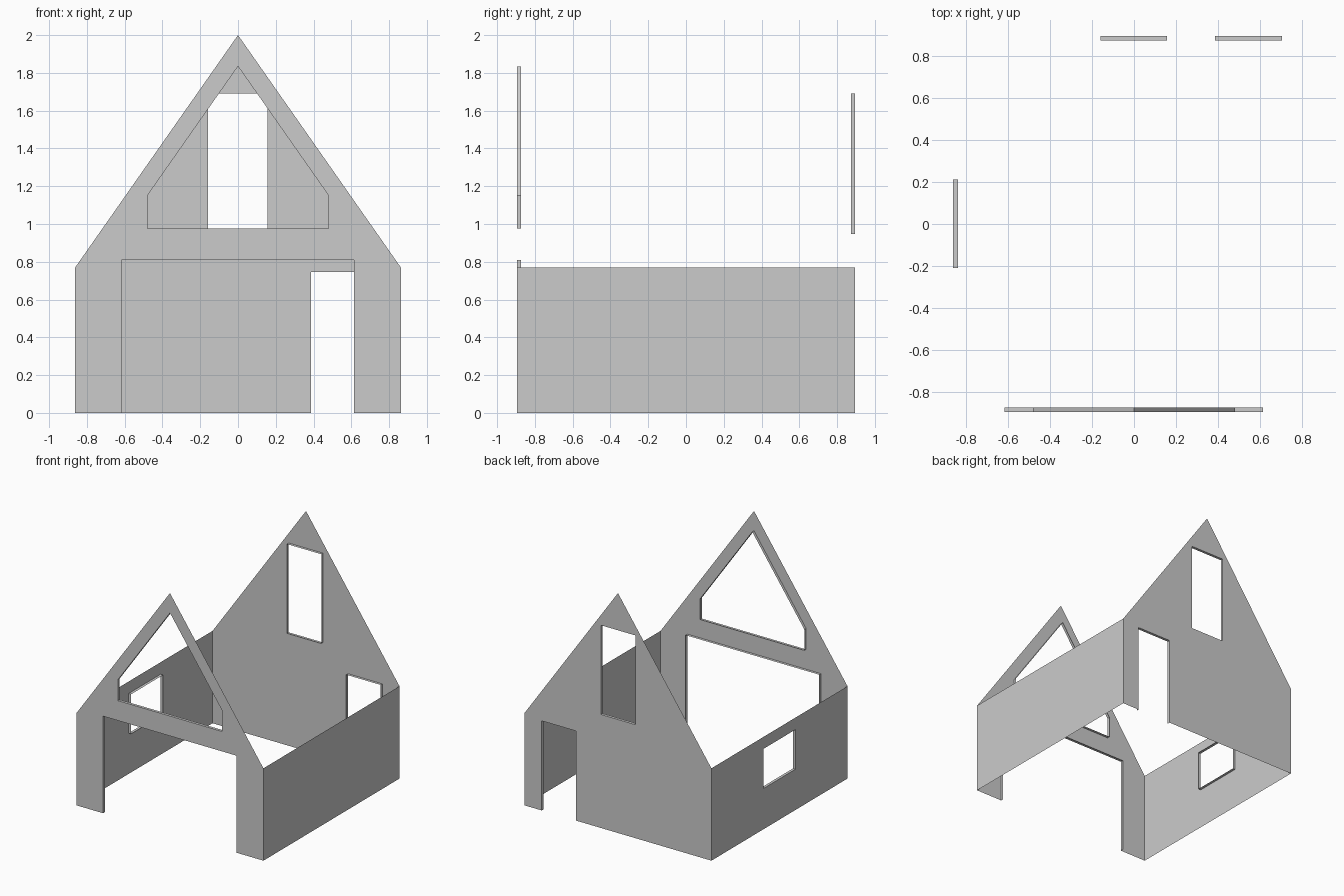
import bpy, bmesh
from mathutils import Vector

if "Cube" in bpy.data.objects:
    bpy.data.objects.remove(bpy.data.objects["Cube"])

HX, HY, EAVE, TOP, REVEAL = 0.862, 0.896, 0.77, 2.0, 0.023


def rect(u0, u1, v0, v1):
    return [(u0, v0), (u0, v1), (u1, v1), (u1, v0)]


def wall(name, place, outward, outline, notch=(), holes=()):
    """Thin wall sheet; notch and holes get reveals turned inwards."""
    outward = Vector(outward)
    bm = bmesh.new()

    def chain(points, closed):
        vs = [bm.verts.new(place(u, v)) for u, v in points]
        pairs = list(zip(vs, vs[1:])) + ([(vs[-1], vs[0])] if closed else [])
        return vs, [bm.edges.new(p) for p in pairs]

    edges, reveal_edges = [], []
    vs, es = chain(outline, not notch)
    edges += es
    if notch:
        ns, ne = chain(notch, False)
        edges += ne + [bm.edges.new((vs[-1], ns[0])), bm.edges.new((ns[-1], vs[0]))]
        reveal_edges += ne
    for hole in holes:
        es = chain(hole, True)[1]
        edges += es
        reveal_edges += es
    bmesh.ops.triangle_fill(bm, use_beauty=True, edges=edges, normal=outward)
    # reveals around the openings
    if reveal_edges:
        ext = bmesh.ops.extrude_edge_only(bm, edges=reveal_edges)
        moved = [g for g in ext["geom"] if isinstance(g, bmesh.types.BMVert)]
        bmesh.ops.translate(bm, verts=moved, vec=-outward * REVEAL)
    bmesh.ops.recalc_face_normals(bm, faces=bm.faces[:])
    bm.normal_update()
    front = max(bm.faces, key=lambda f: abs(f.normal.dot(outward)))
    if front.normal.dot(outward) < 0:
        bmesh.ops.reverse_faces(bm, faces=bm.faces[:])
    me = bpy.data.meshes.new(name)
    bm.to_mesh(me)
    bm.free()
    bpy.context.collection.objects.link(bpy.data.objects.new(name, me))


gable = [(-HX, 0), (-HX, EAVE), (0, TOP), (HX, EAVE), (HX, 0)]
side = rect(-HY, HY, 0, EAVE)

# front gable: wide opening and five-sided window
attic_window = [(-0.48, 0.975), (-0.48, 1.15), (0, 1.835), (0.48, 1.15), (0.48, 0.975)]
wall("front_wall", lambda u, v: (u, -HY, v), (0, -1, 0), gable,
     notch=rect(-0.617, 0.614, 0, 0.809)[::-1], holes=[attic_window])

# back gable: door and tall window
wall("back_wall", lambda u, v: (u, HY, v), (0, 1, 0), gable,
     notch=rect(0.386, 0.704, 0, 0.747)[::-1], holes=[rect(-0.16, 0.157, 0.946, 1.69)])

# side walls: window on the left only
wall("left_wall", lambda u, v: (-HX, u, v), (-1, 0, 0), side,
     holes=[rect(-0.21, 0.213, 0.34, 0.67)])
wall("right_wall", lambda u, v: (HX, u, v), (1, 0, 0), side)
